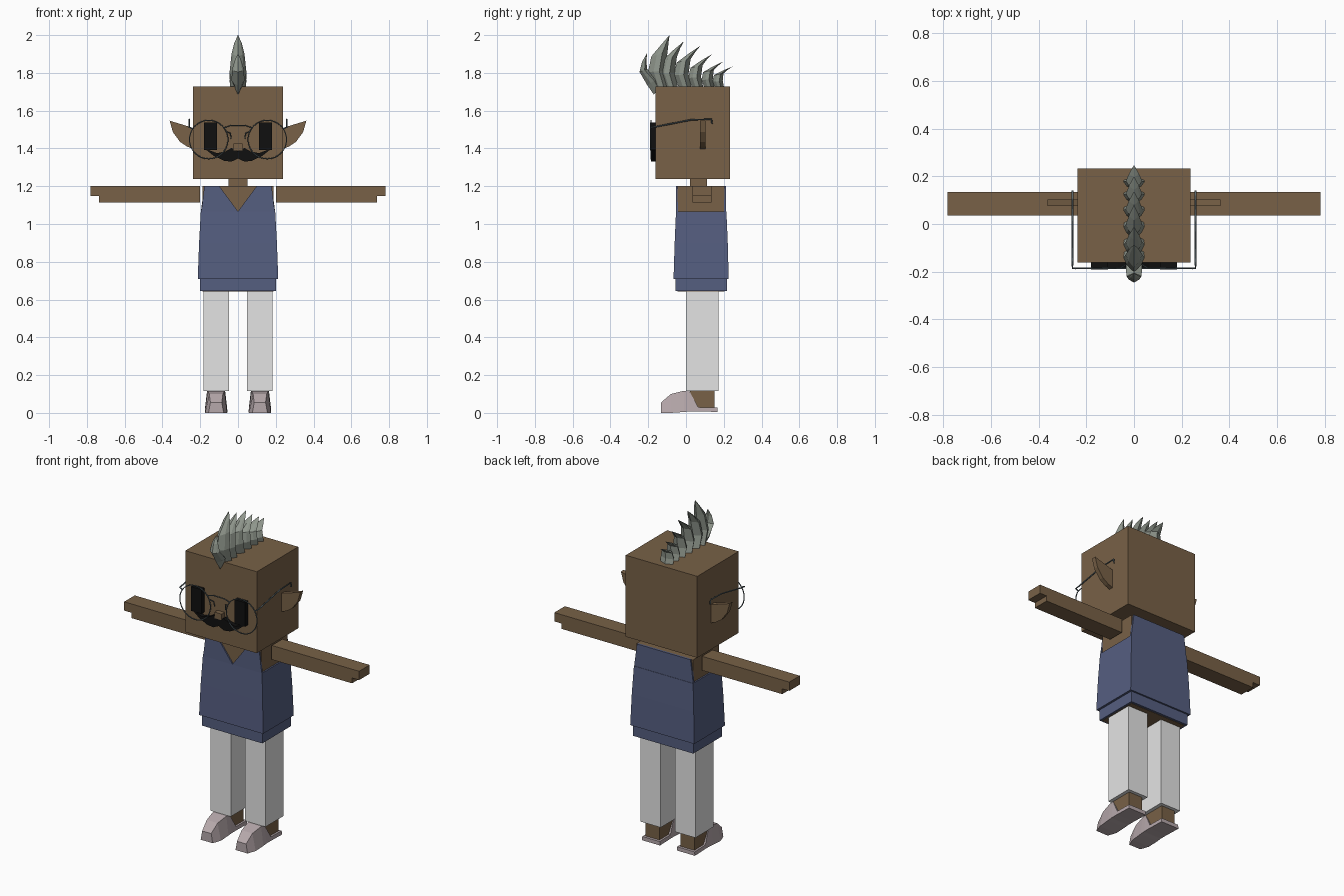
import bpy, bmesh
from math import sin, cos, pi

cube = bpy.data.objects.get("Cube")
if cube:
    bpy.data.objects.remove(cube, do_unlink=True)


def material(name, *srgb):
    col = [((c / 255 + 0.055) / 1.055) ** 2.4 for c in srgb] + [1]
    m = bpy.data.materials.new(name)
    m.use_nodes = True
    m.diffuse_color = col
    m.node_tree.nodes["Principled BSDF"].inputs["Base Color"].default_value = col
    return m


SKIN = material("brown skin", 120, 97, 71)
SHIRT = material("blue cloth", 85, 94, 128)
PANTS = material("white cloth", 228, 228, 228)
SHOE = material("pale pink leather", 182, 168, 171)
HAIR = material("grey green hair", 143, 150, 140)
BLACK = material("black", 16, 16, 16)
METAL = material("dark metal", 88, 102, 108)


def loft(name, rings, mat):
    """Skin a closed solid through rings of equal point count."""
    bm = bmesh.new()
    loops = [[bm.verts.new(p) for p in r] for r in rings]
    n = len(loops[0])
    for a, b in zip(loops, loops[1:]):
        for i in range(n):
            j = (i + 1) % n
            bm.faces.new((a[i], a[j], b[j], b[i]))
    bm.faces.new(loops[0])
    bm.faces.new(loops[-1])
    bmesh.ops.remove_doubles(bm, verts=bm.verts, dist=1e-5)
    bmesh.ops.recalc_face_normals(bm, faces=bm.faces)
    me = bpy.data.meshes.new(name)
    bm.to_mesh(me)
    bm.free()
    me.materials.append(mat)
    ob = bpy.data.objects.new(name, me)
    bpy.context.collection.objects.link(ob)
    return ob


def rect(x0, x1, y0, y1, z):
    return [(x0, y0, z), (x1, y0, z), (x1, y1, z), (x0, y1, z)]


def box(name, x, y, z, mat):
    return loft(name, [rect(*x, *y, h) for h in z], mat)


def plate(name, outline, y0, y1, mat):
    """Extrude an (x, z) outline along y."""
    return loft(name, [[(x, y, z) for x, z in outline] for y in (y0, y1)], mat)


def wire(name, pts, radius, cyclic=False):
    cu = bpy.data.curves.new(name, "CURVE")
    cu.dimensions = "3D"
    cu.bevel_depth = radius
    cu.bevel_resolution = 1
    cu.use_fill_caps = True
    sp = cu.splines.new("POLY")
    sp.points.add(len(pts) - 1)
    for p, co in zip(sp.points, pts):
        p.co = (*co, 1)
    sp.use_cyclic_u = cyclic
    cu.materials.append(METAL)
    bpy.context.collection.objects.link(bpy.data.objects.new(name, cu))


# Head, neck and torso
box("head", (-.238, .238), (-.161, .233), (1.238, 1.728), SKIN)
box("neck", (-.05, .05), (.02, .11), (1.18, 1.25), SKIN)
box("torso", (-.188, .188), (-.045, .203), (.643, 1.2), SKIN)
box("nose", (-.024, .024), (-.19, -.155), (1.39, 1.427), SKIN)

# Shirt: hem band, flared body, back panel and V-neck front panels
box("shirt_hem", (-.2, .2), (-.055, .216), (.645, .715), SHIRT)
loft("shirt_body", [rect(-.213, .213, -.066, .226, .71),
                    rect(-.206, .206, -.06, .221, .9),
                    rect(-.197, .197, -.053, .214, 1.065)], SHIRT)
plate("shirt_back", [(-.197, 1.06), (.197, 1.06), (.192, 1.1), (.178, 1.202),
                     (-.178, 1.202), (-.192, 1.1)], .2, .212, SHIRT)

for side, s in (("left", 1), ("right", -1)):
    def mx(pts):
        return [(s * p[0], *p[1:]) for p in pts]

    plate(side + "_shirt_front", mx([(0, 1.06), (.197, 1.06), (.19, 1.1),
          (.178, 1.202), (.1, 1.202), (0, 1.067)]), -.053, -.043, SHIRT)

    # Arm with a thinner finger block at the end
    box(side + "_arm", (s * .2, s * .735), (.035, .135), (1.115, 1.2), SKIN)
    box(side + "_fingers", (s * .73, s * .782), (.035, .135), (1.147, 1.2), SKIN)

    # Leg
    box(side + "_trouser", (s * .048, s * .183), (0, .172), (.117, .65), PANTS)
    box(side + "_ankle", (s * .07, s * .162), (.02, .152), (.02, .13), SKIN)

    # Shoe: (y, bottom, top, half width below, half width above)
    c = s * .116
    loft(side + "_shoe", [
        [(c - wb, y, zb), (c + wb, y, zb), (c + wt, y, zt), (c - wt, y, zt)]
        for y, zb, zt, wb, wt in (
            (-.132, 0, .055, .04, .03), (-.08, 0, .1, .058, .036),
            (-.01, .005, .117, .06, .045), (.018, .008, .115, .06, .048),
            (.065, .008, .03, .06, .058), (.167, .005, .028, .06, .058))], SHOE)

    # Pointed ear
    plate(side + "_ear", mx([(.235, 1.508), (.362, 1.547), (.345, 1.487),
          (.307, 1.435), (.27, 1.41), (.235, 1.397)]), .075, .102, SKIN)

    # Eye and moustache half
    box(side + "_eye", (s * .11, s * .18), (-.19, -.158), (1.393, 1.538), BLACK)
    plate(side + "_moustache", mx([(0, 1.385), (.035, 1.402), (.065, 1.385),
          (.11, 1.375), (.178, 1.4), (.13, 1.362), (.075, 1.335), (.035, 1.33),
          (0, 1.347)]), -.185, -.158, BLACK)

    # Glasses: rim, temple and nose pad
    ring = [(s * .155 + .102 * cos(i * pi / 16), -.186, 1.447 + .102 * sin(i * pi / 16))
            for i in range(32)]
    wire(side + "_rim", ring, .003, True)
    wire(side + "_temple", mx([(.243, -.186, 1.505), (.258, -.186, 1.512),
         (.258, -.16, 1.515), (.258, .03, 1.552), (.258, .135, 1.555),
         (.258, .138, 1.53)]), .004)
    wire(side + "_nose_pad", mx([(.062, -.186, 1.49), (.04, -.175, 1.48),
         (.036, -.17, 1.45)]), .003)

wire("bridge", [(-.075, -.186, 1.51), (-.035, -.186, 1.522),
                (.035, -.186, 1.522), (.075, -.186, 1.51)], .003)


def spike(name, rings):
    """Hexagonal blade through (front y, back y, front z, back z, half width)."""
    def section(f, b, zf, zb, w):
        q, zq = (f + 2 * b) / 3, (zf + 2 * zb) / 3
        p, zp = (2 * f + b) / 3, (2 * zf + zb) / 3
        return [(0, f, zf), (w * .7, p, zp), (w, q, zq),
                (0, b, zb), (-w, q, zq), (-w * .7, p, zp)]
    loft(name, [section(*r) for r in rings], HAIR)


# Front curl hanging over the forehead
spike("hair_spike_front", [
    (-.17, -.13, 1.685, 1.73, .012), (-.205, -.15, 1.735, 1.77, .034),
    (-.246, -.205, 1.805, 1.82, .032), (-.232, -.21, 1.86, 1.86, .02),
    (-.208, -.206, 1.902, 1.902, .001)])

# Row of swept-back spikes: (base y, tip y, tip z)
row = ((-.165, -.087, 2.0), (-.11, -.013, 1.965), (-.035, .077, 1.944),
       (.035, .135, 1.897), (.1, .198, 1.86), (.155, .246, 1.833))
for i, (y, ty, tz) in enumerate(row):
    h = tz - 1.72
    d = .03 + .16 * h
    k = .13 * h
    spike(f"hair_spike_{i + 1}", [
        (y, y + d, 1.715, 1.715, .042),
        (y - k, y + d - k * .6, 1.72 + h * .3, 1.72 + h * .33, .044),
        (y - k * .5, y + d * .9, 1.72 + h * .6, 1.72 + h * .68, .034),
        ((y + ty) / 2 - .005, (y + ty) / 2 + d * .45, 1.72 + h * .82, 1.72 + h * .86, .02),
        (ty - .001, ty, tz, tz, .001)])
